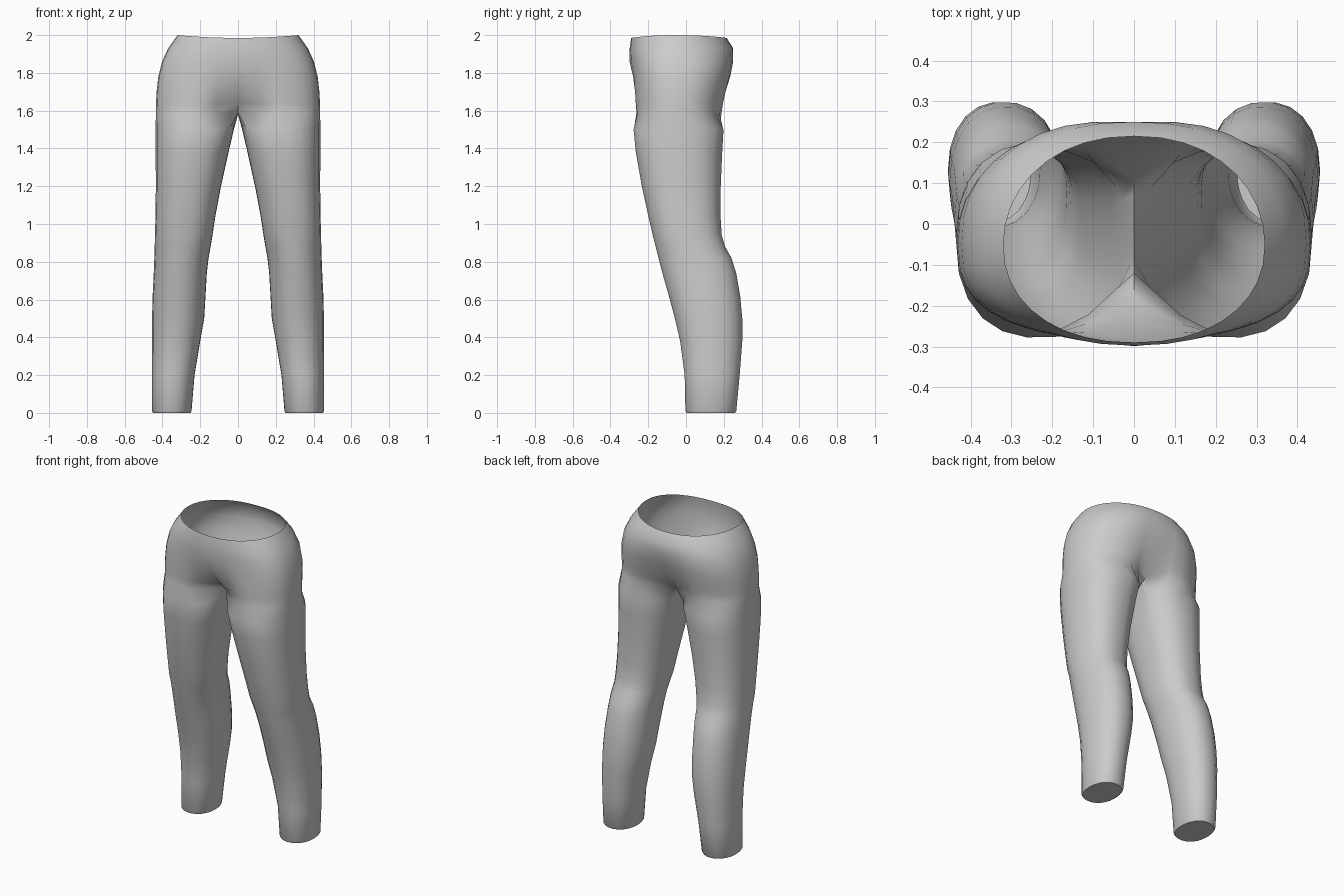
import bpy, bmesh
from math import cos, sin, exp, radians

if "Cube" in bpy.data.objects:
    bpy.data.objects.remove(bpy.data.objects["Cube"])

OUTER, INNER = 19, 5      # points on the outer sweep / inside of the thigh


def spow(v, n):
    return (1 if v >= 0 else -1) * abs(v) ** (2 / n)


# Pelvis half-outlines: z, half width, front y, back y, front and back y on the centre seam, squareness
PELVIS = [
    (1.985, 0.32, -0.29, 0.215, -0.290, 0.215, 2.2),
    (1.93, 0.37, -0.295, 0.252, -0.298, 0.250, 2.3),
    (1.86, 0.402, -0.288, 0.257, -0.299, 0.250, 2.5),
    (1.78, 0.422, -0.284, 0.245, -0.280, 0.225, 2.6),
    (1.70, 0.431, -0.283, 0.225, -0.235, 0.190, 2.6),
    (1.64, 0.434, -0.282, 0.212, -0.180, 0.155, 2.6),
    (1.59, 0.435, -0.281, 0.206, -0.120, 0.110, 2.6),
]
# Leg outlines: z, inner x, outer x, front y, back y
LEG = [
    (1.50, 0.022, 0.436, -0.279, 0.200),
    (1.38, 0.05, 0.436, -0.267, 0.193),
    (1.20, 0.09, 0.435, -0.235, 0.185),
    (1.04, 0.12, 0.437, -0.200, 0.184),
    (0.94, 0.135, 0.440, -0.177, 0.190),
    (0.88, 0.145, 0.441, -0.162, 0.208),
    (0.82, 0.156, 0.443, -0.147, 0.242),
    (0.74, 0.165, 0.446, -0.126, 0.267),
    (0.62, 0.172, 0.452, -0.092, 0.288),
    (0.50, 0.179, 0.455, -0.060, 0.299),
    (0.38, 0.200, 0.455, -0.032, 0.299),
    (0.20, 0.230, 0.455, -0.008, 0.285),
    (0.01, 0.246, 0.455, -0.004, 0.267),
    (0.00, 0.252, 0.450, 0.002, 0.260),
]

bm = bmesh.new()


def pelvis_row(z, w, yf, yb, cf, cb, n):
    mid, row = -0.05, []
    for i in range(OUTER):
        a = radians(-90 + 180 * i / (OUTER - 1))
        x = 0 if i in (0, OUTER - 1) else w * spow(cos(a), n)
        edge, seam = (yf, cf) if a < 0 else (yb, cb)
        m = n if a < 0 else n - 0.2
        y = mid + abs(edge - mid) * spow(sin(a), m)
        y += (seam - edge) * exp(-(x / 0.11) ** 2)
        lift = 0.015 * (x / w) ** 2 if z > 1.95 else 0
        row.append(bm.verts.new((x, y, z + lift)))
    return row


def leg_row(z, xi, xo, yf, yb):
    angles = [-150 + 300 * i / (OUTER - 1) for i in range(OUTER)]
    angles += [150 + 60 * i / (INNER + 1) for i in range(1, INNER + 1)]
    n = 2.35 if z > 0.9 else 2.2
    return [bm.verts.new(((xi + xo) / 2 + (xo - xi) / 2 * spow(cos(radians(a)), n),
                          (yf + yb) / 2 + (yb - yf) / 2 * spow(sin(radians(a)), n), z))
            for a in angles]


def bridge(a, b, closed):
    for i in range(len(a) if closed else len(a) - 1):
        j = (i + 1) % len(a)
        bm.faces.new((a[i], a[j], b[j], b[i]))


# Seat, open at the waist
rows = [pelvis_row(*r) for r in PELVIS]
for a, b in zip(rows, rows[1:]):
    bridge(a, b, False)

# Crotch seam closes the last pelvis outline into a leg loop
yb, yf = rows[-1][-1].co.y, rows[-1][0].co.y
seam = []
for i in range(1, INNER + 1):
    t = i / (INNER + 1)
    seam.append(bm.verts.new((0, yb + (yf - yb) * t, 1.59 - 0.04 * t * (1 - t))))

# Leg tube with a closed cuff
loops = [rows[-1] + seam] + [leg_row(*r) for r in LEG]
for a, b in zip(loops, loops[1:]):
    bridge(a, b, True)
bm.faces.new(loops[-1])

bmesh.ops.recalc_face_normals(bm, faces=bm.faces)
if sum(f.normal.x * (f.calc_center_median().x - 0.25) for f in bm.faces) < 0:
    bmesh.ops.reverse_faces(bm, faces=bm.faces)
mesh = bpy.data.meshes.new("trousers")
bm.to_mesh(mesh)
bm.free()
trousers = bpy.data.objects.new("trousers", mesh)
bpy.context.collection.objects.link(trousers)

# Mirror to the other leg and shade smooth
bpy.context.view_layer.objects.active = trousers
trousers.select_set(True)
mirror = trousers.modifiers.new("mirror", 'MIRROR')
mirror.use_clip = True
bpy.ops.object.modifier_apply(modifier="mirror")
bpy.ops.object.shade_smooth_by_angle(angle=radians(50))
